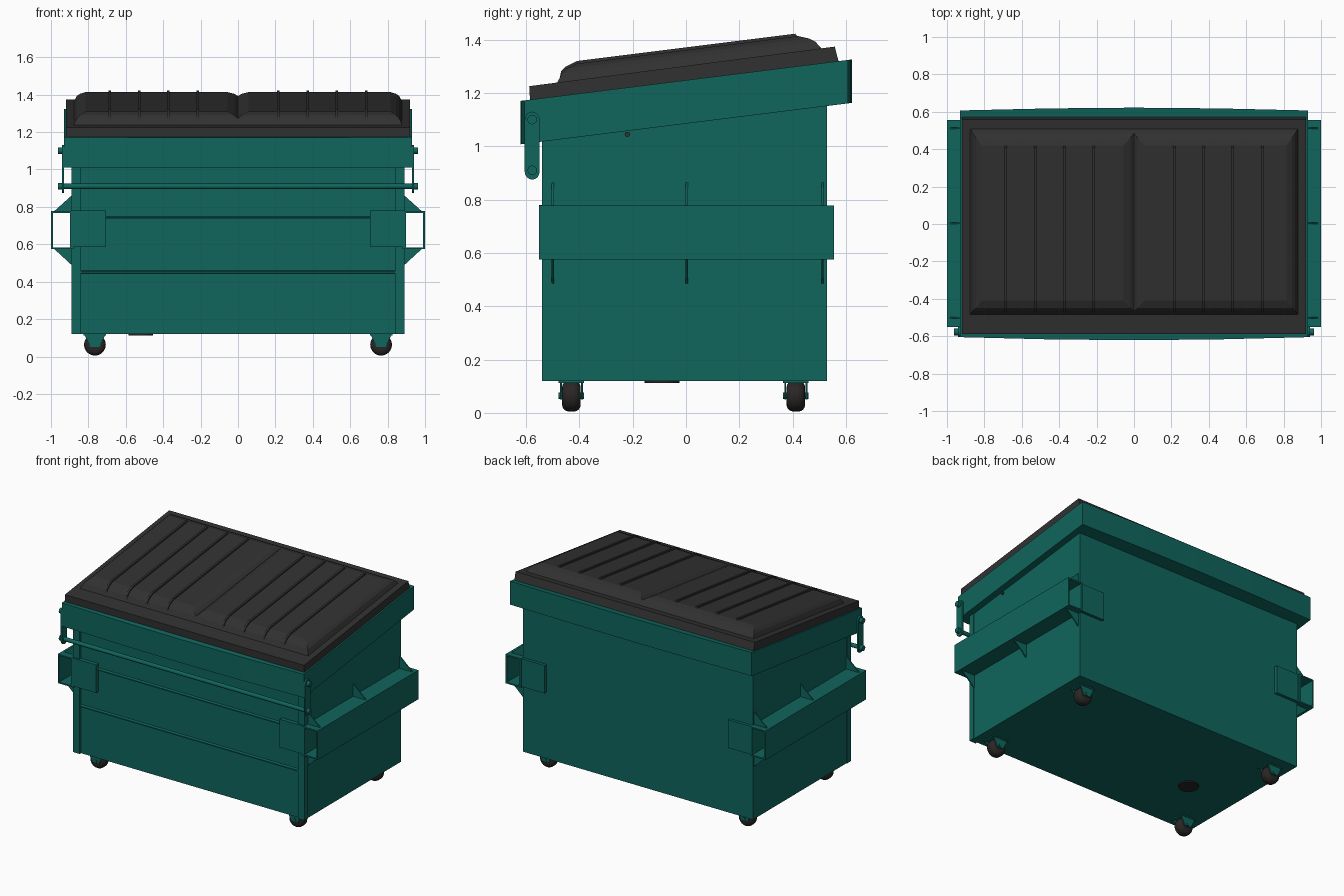
import bpy, bmesh, math
from mathutils import Matrix, Vector

if "Cube" in bpy.data.objects:
    bpy.data.objects.remove(bpy.data.objects["Cube"])


def material(name, rgb):
    m = bpy.data.materials.new(name)
    m.diffuse_color = (*rgb, 1)
    m.use_nodes = True
    m.node_tree.nodes["Principled BSDF"].inputs["Base Color"].default_value = m.diffuse_color
    return m


GREEN = material("teal green paint", (0.005, 0.13, 0.108))
BLACK = material("charcoal plastic", (0.031, 0.031, 0.031))
RUBBER = material("dark rubber", (0.022, 0.019, 0.018))
SLOPE = 0.125


def tilt(y, h):
    """Height on the sloping top, h being the height at y = 0."""
    return h + SLOPE * y


def finish(name, bm, mat):
    bmesh.ops.recalc_face_normals(bm, faces=bm.faces)
    me = bpy.data.meshes.new(name)
    bm.to_mesh(me)
    bm.free()
    me.materials.append(mat)
    ob = bpy.data.objects.new(name, me)
    bpy.context.collection.objects.link(ob)
    return ob


def loft(name, rings, mat):
    """Skin a stack of equal-length rings and cap both ends."""
    bm = bmesh.new()
    vs = [[bm.verts.new(p) for p in r] for r in rings]
    n = len(vs[0])
    for a, b in zip(vs, vs[1:]):
        for i in range(n):
            bm.faces.new((a[i], a[(i + 1) % n], b[(i + 1) % n], b[i]))
    bm.faces.new(vs[0])
    bm.faces.new(vs[-1])
    return finish(name, bm, mat)


def prism(name, pts, axis, lo, hi, mat):
    """Extrude a 2D outline along x (yz points), y (xz) or z (xy)."""
    put = {'x': lambda p, t: (t, p[0], p[1]),
           'y': lambda p, t: (p[0], t, p[1]),
           'z': lambda p, t: (p[0], p[1], t)}[axis]
    return loft(name, [[put(p, t) for p in pts] for t in (lo, hi)], mat)


def box(name, x, y, z, mat):
    return prism(name, [(x[0], y[0]), (x[1], y[0]), (x[1], y[1]), (x[0], y[1])],
                 'z', z[0], z[1], mat)


def rod(name, center, axis, r, length, mat, seg=24, bevel=0):
    bm = bmesh.new()
    rot = Vector((0, 0, 1)).rotation_difference(Vector(axis)).to_matrix().to_4x4()
    bmesh.ops.create_cone(bm, cap_ends=True, segments=seg, radius1=r, radius2=r,
                          depth=length, matrix=Matrix.Translation(center) @ rot)
    ob = finish(name, bm, mat)
    if bevel:
        b = ob.modifiers.new("bevel", 'BEVEL')
        b.width, b.segments, b.limit_method = bevel, 4, 'ANGLE'
    bpy.context.view_layer.objects.active = ob
    ob.select_set(True)
    bpy.ops.object.shade_smooth_by_angle(angle=math.radians(35))
    ob.select_set(False)
    return ob


# Container body with a sloping top
prism("body", [(-0.525, 0.12), (0.528, 0.12), (0.528, tilt(0.528, 1.15)),
               (-0.525, tilt(-0.525, 1.15))], 'x', -0.885, 0.885, GREEN)

# Front corner posts and pressed ledges across the front panel
for s in (-1, 1):
    prism("front_corner_post", [(s * 0.84, -0.54), (s * 0.89, -0.54),
                                (s * 0.89, -0.50), (s * 0.84, -0.50)],
          'z', 0.12, 1.03, GREEN)
for z in (0.45, 0.74):
    prism("front_ledge", [(-0.52, z + 0.012), (-0.537, z + 0.004),
                          (-0.537, z - 0.004), (-0.52, z - 0.006)],
          'x', -0.84, 0.84, GREEN)

# Rim band, bowed slightly at front and back
plan = [(-0.93, -0.605), (-0.45, -0.617), (0, -0.621), (0.45, -0.617), (0.93, -0.605),
        (0.93, 0.607), (0.45, 0.618), (0, 0.622), (-0.45, 0.618), (-0.93, 0.607)]
loft("rim_band", [[(x, y, tilt(y, h)) for x, y in plan] for h in (1.085, 1.248)], GREEN)

# Fork pockets: open tubes with gussets and wrap plates at both ends
for s in (-1, 1):
    def side(a, b):
        return sorted((s * a, s * b))
    Y = (-0.552, 0.555)
    box("pocket_outer_wall", side(0.99, 1.0), Y, (0.575, 0.777), GREEN)
    box("pocket_inner_wall", side(0.88, 0.897), Y, (0.575, 0.777), GREEN)
    box("pocket_top", side(0.885, 1.0), Y, (0.768, 0.777), GREEN)
    box("pocket_bottom", side(0.885, 1.0), Y, (0.575, 0.584), GREEN)
    box("pocket_front_plate", side(0.705, 0.892), (-0.552, -0.52), (0.585, 0.78), GREEN)
    box("pocket_back_plate", side(0.705, 0.892), (0.52, 0.548), (0.58, 0.775), GREEN)
    for y in (-0.5, 0.003, 0.512):
        for z0, z1 in ((0.775, 0.865), (0.577, 0.485)):
            prism("pocket_gusset", [(s * 0.88, z0), (s * 0.985, z0), (s * 0.885, z1),
                                    (s * 0.88, z1)], 'y', y - 0.004, y + 0.004, GREEN)

    # Hanger for the front bar: rounded strap with two bolts
    strap = []
    for cz, start in ((1.10, 0), (0.905, math.pi)):
        for i in range(9):
            a = start + math.pi * i / 8
            strap.append((-0.577 + 0.028 * math.cos(a), cz + 0.03 * math.sin(a)))
    prism("bar_hanger", strap, 'x', s * 0.93, s * 0.941, GREEN)
    for z in (1.10, 0.91):
        rod("hanger_bolt", (s * 0.948, -0.577, z), (1, 0, 0), 0.018, 0.03, GREEN, 12)
    rod("side_rivet", (s * 0.888, -0.22, 1.045), (1, 0, 0), 0.01, 0.012, BLACK, 10)

rod("front_bar", (0, -0.577, 0.91), (1, 0, 0), 0.014, 1.92, GREEN, 16)

# Lid sheet
prism("lid_sheet", [(-0.585, tilt(-0.585, 1.244)), (0.572, tilt(0.572, 1.248)),
                    (0.558, tilt(0.558, 1.304)), (-0.588, tilt(-0.588, 1.299))],
      'x', -0.92, 0.92, BLACK)

# Two raised lid panels meeting in a valley, each with four ribs
rings = [(0.0, 0.88, -0.485, 0.515, 1.295),
         (0.0, 0.862, -0.465, 0.485, 1.332),
         (0.02, 0.845, -0.45, 0.46, 1.347),
         (0.055, 0.815, -0.41, 0.42, 1.361)]
for s in (-1, 1):
    loft("lid_panel", [[(s * x, y, tilt(y, h)) for x, y in
                        ((x0, y0), (x1, y0), (x1, y1), (x0, y1))]
                       for x0, x1, y0, y1, h in rings], BLACK)
    for x in (0.215, 0.373, 0.528, 0.685):
        prof = [(-0.478, 1.30), (-0.468, 1.340), (-0.45, 1.356), (-0.41, 1.371),
                (0.41, 1.371), (0.425, 1.35), (0, 1.34)]
        prism("lid_rib", [(y, tilt(y, h)) for y, h in prof], 'x',
              s * x - 0.007, s * x + 0.007, BLACK)

# Casters: wheel between two tapered fork plates
for x in (-0.765, 0.765):
    for y in (-0.43, 0.412):
        rod("caster_wheel", (x, y, 0.063), (0, 1, 0), 0.058, 0.07, RUBBER, 32, 0.026)
        box("caster_plate", (x - 0.06, x + 0.06), (y - 0.048, y + 0.048),
            (0.112, 0.125), GREEN)
        for t in (-1, 1):
            prism("caster_fork", [(x - 0.058, 0.12), (x + 0.058, 0.12), (x + 0.024, 0.05),
                                  (x - 0.024, 0.05)], 'y',
                  y + t * 0.036, y + t * 0.043, GREEN)
        rod("caster_axle", (x, y, 0.065), (0, 1, 0), 0.012, 0.095, GREEN, 12)

# Drain plug under the floor
rod("drain_plug", (-0.52, -0.09, 0.119), (0, 0, 1), 0.065, 0.014, RUBBER, 24)
